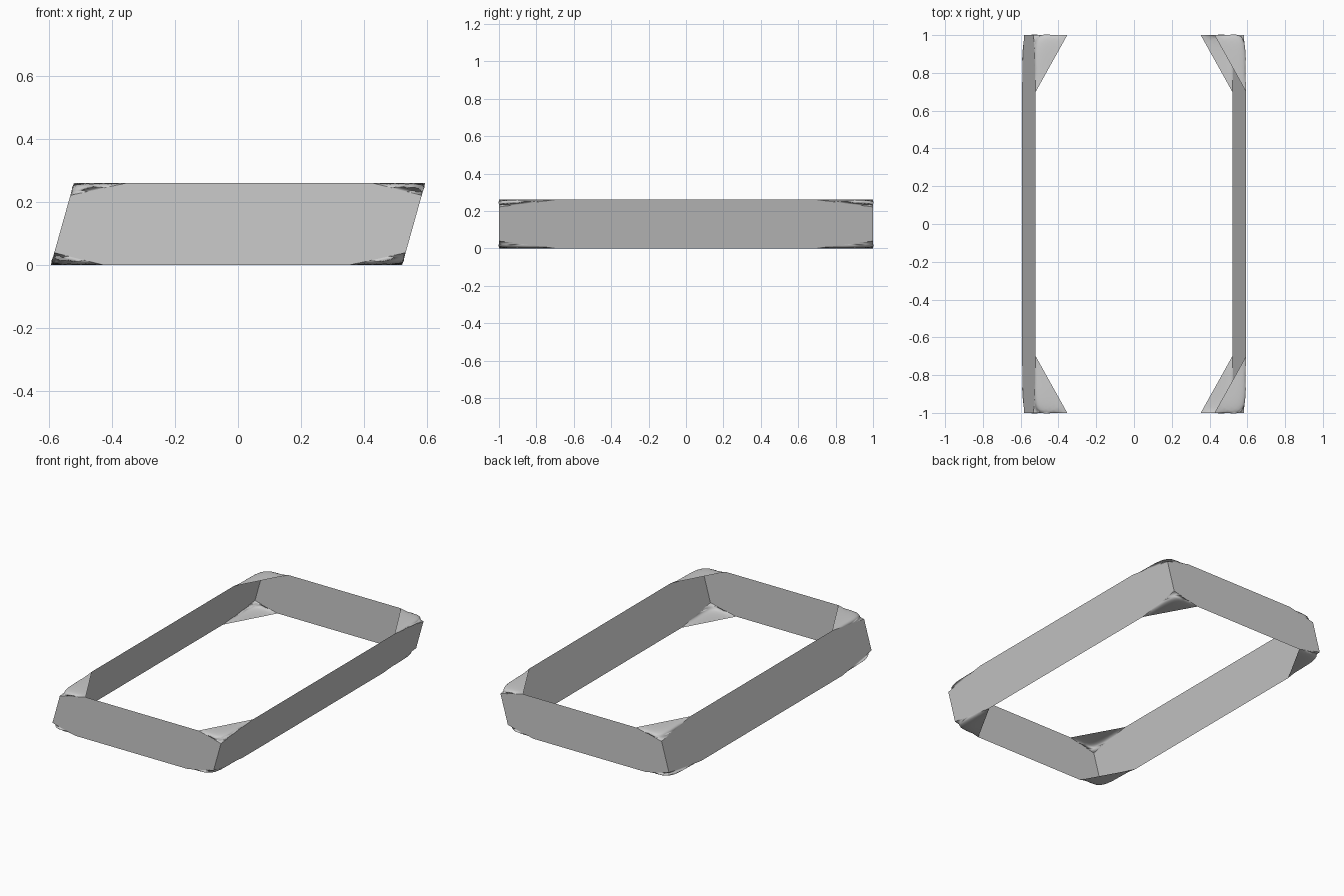
import bpy
import bmesh
from mathutils import Matrix, Vector
from itertools import product

cube = bpy.data.objects.get("Cube")
if cube:
    bpy.data.objects.remove(cube, do_unlink=True)

HALF = Vector((0.557, 1.0, 0.13))   # half sizes of the leaning box
LEAN = 0.0365                       # sideways lean of the top
CUT = 0.7                           # where the corner cuts begin
BULGE = 0.06                        # outward swell of the corner webs
STEPS = 12

# One flat grey for the whole frame
grey = bpy.data.materials.new("plain_grey")
grey.use_nodes = True
colour = (0.6, 0.6, 0.6, 1)
grey.diffuse_color = colour
grey.node_tree.nodes["Principled BSDF"].inputs["Base Color"].default_value = colour

# Unit box to leaning box standing on the floor
place = Matrix.Diagonal((*HALF, 1))
place[0][2] = LEAN
place = Matrix.Translation((0, 0, HALF.z)) @ place


def finish(name, bm, outward, smooth=False):
    """Place the part, turn its faces outward and link it."""
    bm.transform(place)
    bm.normal_update()
    for f in bm.faces:
        f.smooth = smooth
        if f.normal.dot(outward) < 0:
            f.normal_flip()
    mesh = bpy.data.meshes.new(name)
    bm.to_mesh(mesh)
    bm.free()
    mesh.materials.append(grey)
    obj = bpy.data.objects.new(name, mesh)
    bpy.context.collection.objects.link(obj)


def wall(name, axis, side):
    """Thin wall with its four corners clipped."""
    bm = bmesh.new()
    outline = []
    for a, b in ((1, 1), (-1, 1), (-1, -1), (1, -1)):
        pair = [(a, b * CUT), (a * CUT, b)]
        outline += pair if a * b > 0 else pair[::-1]
    verts = []
    for h, z in outline:
        co = (side, h, z) if axis == 0 else (h, side, z)
        verts.append(bm.verts.new(co))
    bm.faces.new(verts)
    outward = Vector((0, 0, 0))
    outward[axis] = side
    finish(name, bm, outward)


def web(name, sx, sy, sz):
    """Slightly swollen triangle that closes one clipped corner."""
    bm = bmesh.new()
    grid = {}
    for i in range(STEPS + 1):
        for j in range(STEPS + 1 - i):
            u, v = i / STEPS, j / STEPS
            w = 1 - u - v
            swell = BULGE * 27 * u * v * w
            p = [1 - (1 - CUT) * t + swell for t in (u, v, w)]
            grid[i, j] = bm.verts.new((sx * p[0], sy * p[1], sz * p[2]))
    for i in range(STEPS):
        for j in range(STEPS - i):
            bm.faces.new((grid[i, j], grid[i + 1, j], grid[i, j + 1]))
            if i + j < STEPS - 1:
                bm.faces.new((grid[i + 1, j], grid[i + 1, j + 1], grid[i, j + 1]))
    finish(name, bm, Vector((0, 0, sz)), smooth=True)


# Four walls
wall("front_wall", 1, -1)
wall("back_wall", 1, 1)
wall("left_wall", 0, 1)
wall("right_wall", 0, -1)

# Eight corner webs
for sx, sy, sz in product((-1, 1), repeat=3):
    label = "_".join(("upper" if sz > 0 else "lower",
                      "front" if sy < 0 else "back",
                      "left" if sx > 0 else "right", "corner_web"))
    web(label, sx, sy, sz)
